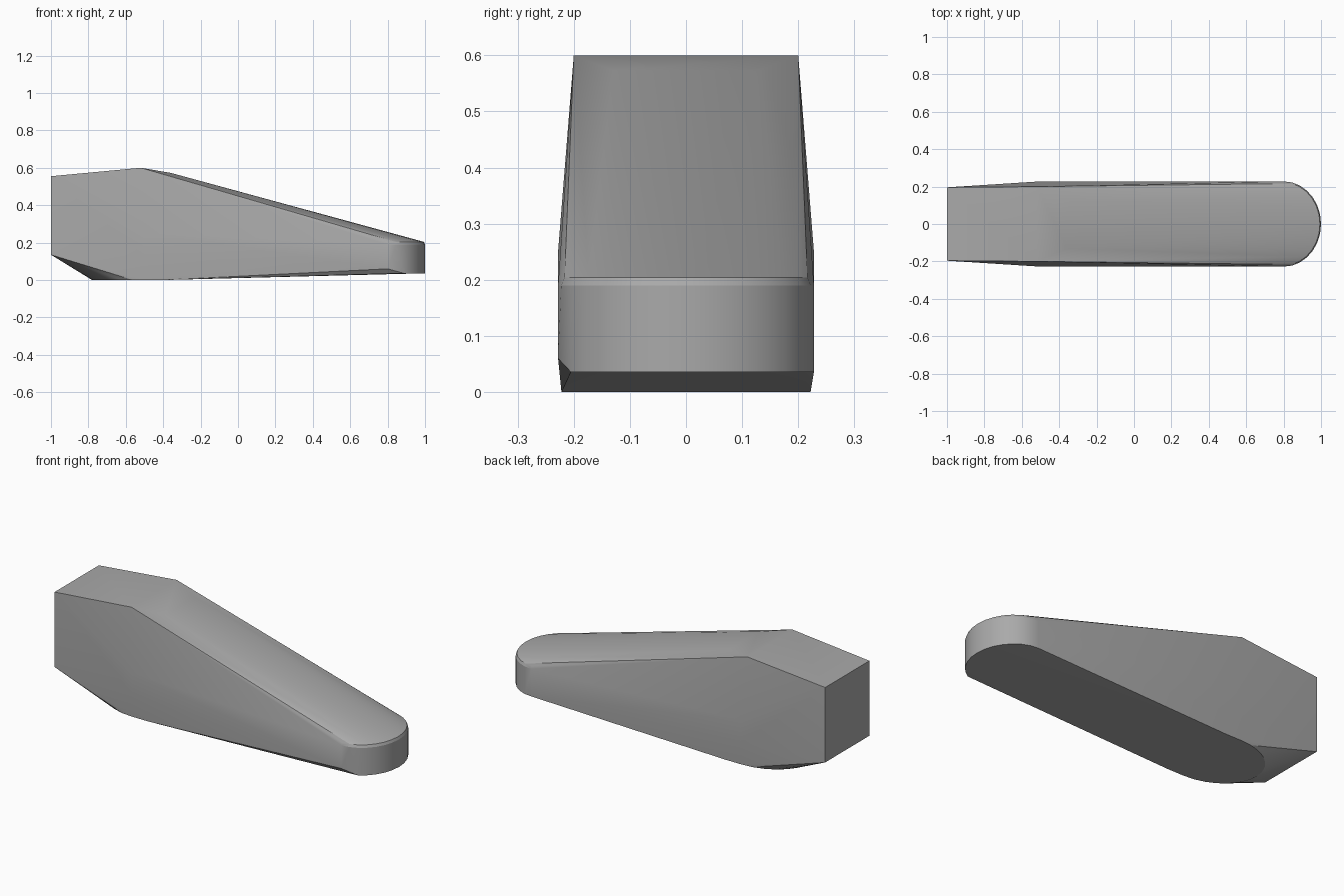
import bpy
import bmesh
from math import cos, sin, pi

cube = bpy.data.objects.get("Cube")
if cube:
    bpy.data.objects.remove(cube, do_unlink=True)

HALF = 0.228      # half width at the widest point
points = []


def pair(x, y, z):
    """Add a point and its mirror across the centre plane."""
    points.extend([(x, y, z), (x, -y, z)])


def arc(cx, rx, ry, z, steps=14):
    """Half ellipse in plan, bulging along x by rx."""
    return [(cx + rx * cos(a), ry * sin(a), z)
            for a in (pi * (i / steps - 0.5) for i in range(steps + 1))]


# Flat back end
pair(-1, 0.196, 0.555)
pair(-1, 0.196, 0.135)

# Top ridge and the slight crown in front of it
pair(-0.52, 0.2, 0.6)
pair(-0.36, 0.13, 0.573)

# Widest line of the sides
pair(-0.5, HALF, 0.25)
pair(-0.5, HALF, 0.13)

# Rounded nose, with a softened top rim
points += arc(0.8, 0.2, HALF, 0.19)
points += arc(0.8, 0.194, HALF - 0.006, 0.204)

# Lower nose rim, with one small chipped corner
points += [p for p in arc(0.8, 0.2, HALF, 0.036) if p[1] > -0.21]
points.append((0.8, -HALF, 0.06))

# Flat underside with a rounded rear end
points += arc(-0.5, -0.28, 0.222, 0)
pair(-0.4, 0.222, 0)

# Skin the outline points into one solid
bm = bmesh.new()
for p in points:
    bm.verts.new(p)
result = bmesh.ops.convex_hull(bm, input=bm.verts)
loose = {v for v in result["geom_interior"] + result["geom_unused"]
         if isinstance(v, bmesh.types.BMVert)}
bmesh.ops.delete(bm, geom=list(loose), context="VERTS")
bmesh.ops.dissolve_limit(bm, angle_limit=0.005, verts=bm.verts, edges=bm.edges)
bmesh.ops.recalc_face_normals(bm, faces=bm.faces)

mesh = bpy.data.meshes.new("wedge_body")
bm.to_mesh(mesh)
bm.free()
body = bpy.data.objects.new("wedge_body", mesh)
bpy.context.collection.objects.link(body)

# Plain grey finish
grey = bpy.data.materials.new("plain_grey")
grey.use_nodes = True
grey.diffuse_color = (0.4, 0.4, 0.4, 1)
shader = next(n for n in grey.node_tree.nodes if n.type == "BSDF_PRINCIPLED")
shader.inputs["Base Color"].default_value = grey.diffuse_color
mesh.materials.append(grey)

# Smooth curved areas, keep the crisp edges
bpy.ops.object.select_all(action="DESELECT")
body.select_set(True)
bpy.context.view_layer.objects.active = body
bpy.ops.object.shade_smooth_by_angle(angle=pi / 9)
